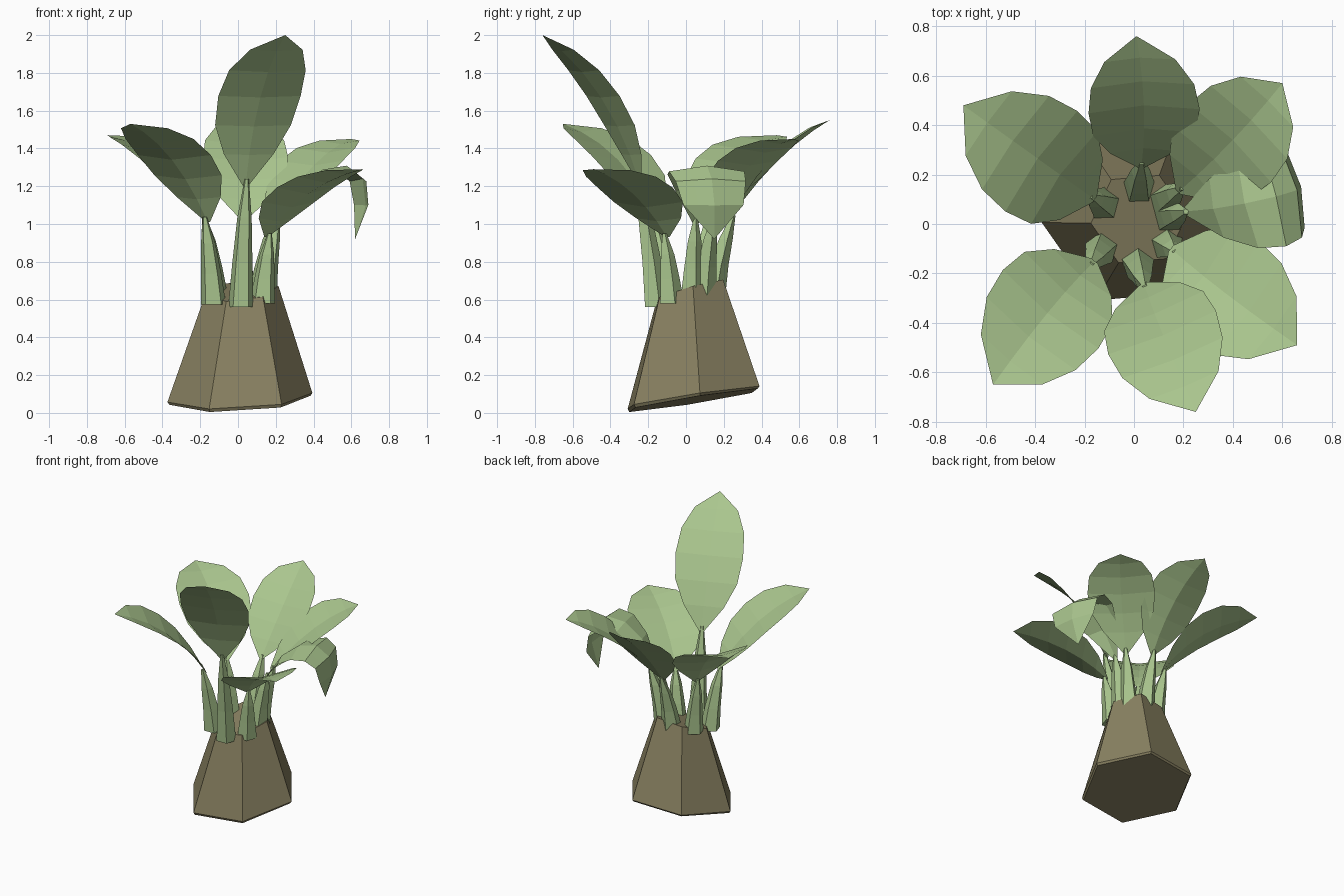
import bpy
from math import cos, sin, radians
from mathutils import Vector

if "Cube" in bpy.data.objects:
    bpy.data.objects.remove(bpy.data.objects["Cube"])


def material(name, rgb):
    m = bpy.data.materials.new(name)
    m.diffuse_color = (*rgb, 1)
    m.use_nodes = True
    m.node_tree.nodes["Principled BSDF"].inputs["Base Color"].default_value = m.diffuse_color
    return m


GREEN = material("leaf_green", (0.40, 0.56, 0.27))
BROWN = material("pot_brown", (0.25, 0.22, 0.12))


def add_mesh(name, verts, faces, mat):
    me = bpy.data.meshes.new(name)
    me.from_pydata(verts, [], faces)
    me.update()
    me.materials.append(mat)
    ob = bpy.data.objects.new(name, me)
    bpy.context.collection.objects.link(ob)
    return ob


def loft(name, rings, mat):
    n = len(rings[0])
    verts = [v for r in rings for v in r]
    faces = [(i * n + j, i * n + (j + 1) % n, (i + 1) * n + (j + 1) % n, (i + 1) * n + j)
             for i in range(len(rings) - 1) for j in range(n)]
    faces.append(tuple(reversed(range(n))))
    faces.append(tuple(range(len(verts) - n, len(verts))))
    return add_mesh(name, verts, faces, mat)


def bezier(pts, t):
    pts = list(pts)
    while len(pts) > 1:
        pts = [a.lerp(b, t) for a, b in zip(pts, pts[1:])]
    return pts[0]


# Six-sided tapered pot, each ring lying on its own tilted plane
def pot_ring(cx, cy, r, z, sx, sy):
    ring = []
    for k in range(6):
        a = radians(5 + 60 * k)
        x, y = cx + r * cos(a), cy + r * sin(a)
        ring.append((x, y, z + sx * x + sy * y))
    return ring


loft("pot", [pot_ring(0.01, 0.04, 0.375, 0.06, 0.05, 0.16),
             pot_ring(0.01, 0.04, 0.385, 0.075, 0.05, 0.15),
             pot_ring(0.02, 0.02, 0.195, 0.64, 0.10, 0.28)], BROWN)


# Five-sided stalk narrowing from the pot rim into the leaf
def stem(name, foot, top):
    foot, top = Vector(foot), Vector(top)
    rings = []
    for t, r in ((0, 0.070), (0.35, 0.056), (0.7, 0.040), (1, 0.012)):
        c = foot.lerp(top, t)
        c.x += (foot.x - top.x) * 0.4 * t * (1 - t)
        c.y += (foot.y - top.y) * 0.4 * t * (1 - t)
        rings.append([(c.x + r * cos(radians(72 * k + 18)),
                       c.y + r * sin(radians(72 * k + 18)), c.z) for k in range(5)])
    loft(name, rings, GREEN)


# Broad blade swept along a midrib, slightly folded at the edges
PROFILE = ((0, 0.06), (0.16, 0.6), (0.32, 0.92), (0.5, 1.0),
           (0.68, 0.93), (0.85, 0.64))


def leaf(name, ctrl, half, fold, blunt=1.0):
    verts, faces = [], []
    flat = ctrl[-1] - ctrl[0]
    side = Vector((-flat.y, flat.x, 0)).normalized()
    for t, w in PROFILE:
        w *= blunt if t > 0.8 else 1
        c = bezier(ctrl, t)
        tangent = bezier(ctrl, t + 0.02) - bezier(ctrl, max(t - 0.02, 0))
        up = tangent.cross(side).normalized()
        for u in (-1, -0.5, 0, 0.5, 1):
            verts.append(c + side * (u * w * half) + up * (abs(u) * w * half * fold))
    for i in range(len(PROFILE) - 1):
        for j in range(4):
            a = i * 5 + j
            faces.append((a, a + 5, a + 6, a + 1))
    # pointed tip
    tip = len(verts)
    verts.append(ctrl[-1])
    faces += [(tip - 5 + j, tip, tip - 4 + j) for j in range(4)]
    add_mesh(name, verts, faces, GREEN)


# name: stalk foot (x, y), leaf base, midrib middle, tip, half width, edge fold
PLANTS = {
    "front": ((0.015, -0.16), (0.04, -0.24, 1.20), (0.118, -0.45, 1.67), (0.25, -0.76, 2.0), 0.235, 0.06),
    "back": ((0.02, 0.14), (0.03, 0.23, 1.02), (0.04, 0.48, 1.33), (0.01, 0.76, 1.55), 0.225, 0.15),
    "front_left": ((-0.13, -0.10), (-0.16, -0.15, 1.01), (-0.35, -0.36, 1.34), (-0.57, -0.65, 1.53), 0.25, 0.13),
    "back_left": ((-0.12, 0.08), (-0.16, 0.10, 1.01), (-0.39, 0.265, 1.32), (-0.69, 0.48, 1.47), 0.25, 0.13),
    "back_right": ((0.12, 0.09), (0.18, 0.13, 1.02), (0.40, 0.34, 1.31), (0.60, 0.57, 1.45), 0.23, 0.13),
    "front_right": ((0.13, -0.08), (0.15, -0.10, 0.93), (0.37, -0.28, 1.16), (0.66, -0.49, 1.29), 0.25, 0.15),
}
for name, (foot, base, mid, tip, half, fold) in PLANTS.items():
    base, mid, tip = Vector(base), Vector(mid), Vector(tip)
    stem(name + "_stem", (*foot, 0.6 + 0.25 * foot[1]), base.lerp(mid, 0.08))
    leaf(name + "_leaf", [base, 2 * mid - (base + tip) / 2, tip], half, fold)

# Drooping leaf on the right
stem("drooping_stem", (0.14, 0.03, 0.62), (0.21, 0.05, 1.03))
leaf("drooping_leaf", [Vector(p) for p in ((0.20, 0.05, 1.0), (0.43, 0.06, 1.48),
     (0.83, 0.17, 1.37), (0.62, 0.15, 0.92))], 0.205, -0.15, 1.25)
